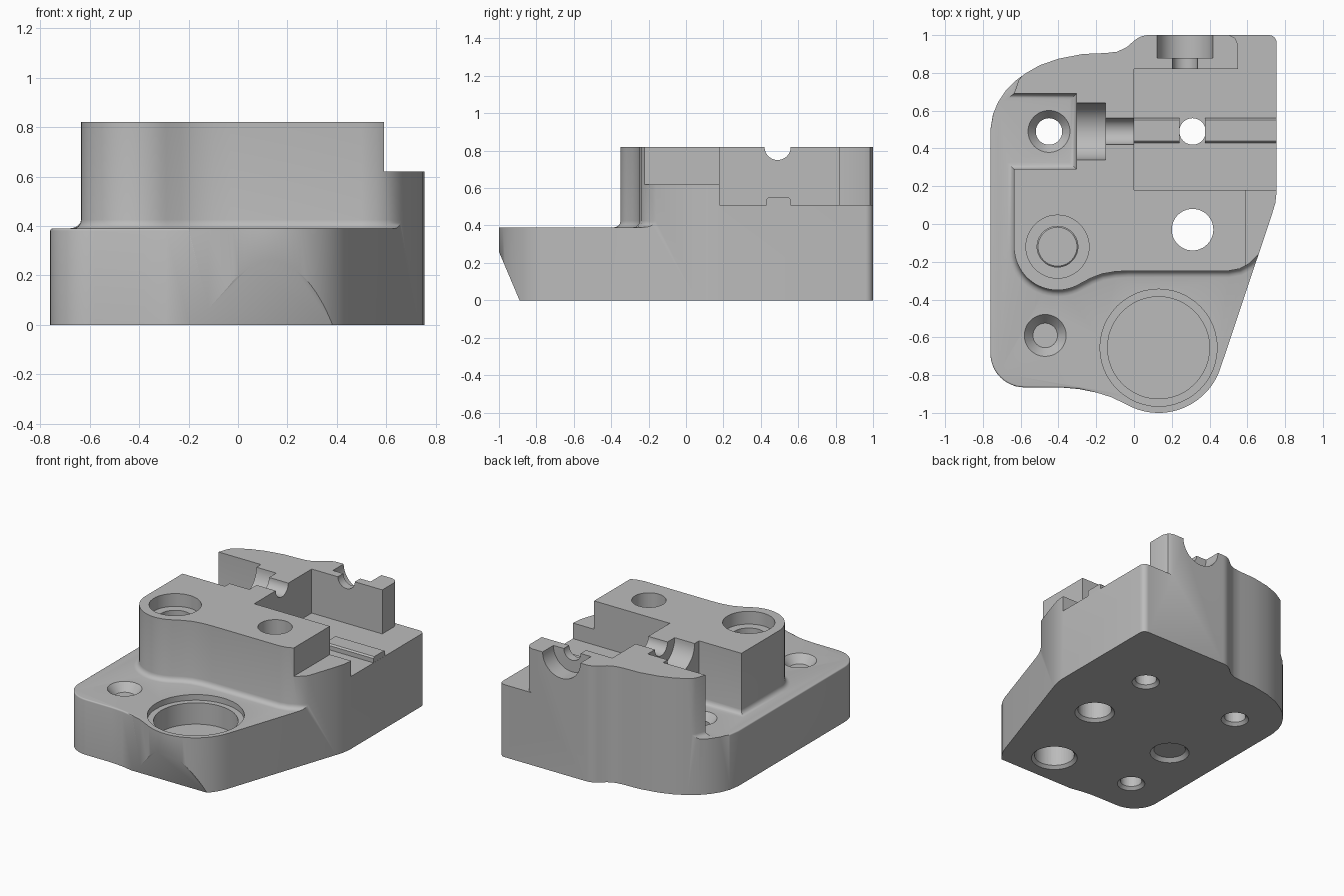
import bpy, bmesh
from math import cos, sin, radians, pi
from mathutils import Matrix

scene = bpy.context.scene
old = bpy.data.objects.get("Cube")
if old:
    bpy.data.objects.remove(old, do_unlink=True)

grey = bpy.data.materials.new("machined_grey")
grey.use_nodes = True
tone = (0.5, 0.5, 0.5, 1)
grey.diffuse_color = tone
grey.node_tree.nodes["Principled BSDF"].inputs["Base Color"].default_value = tone

LEDGE, DECK, TOP = 0.39, 0.51, 0.82
AXES = {"z": Matrix(),
        "x": Matrix(((0, 0, 1, 0), (1, 0, 0, 0), (0, 1, 0, 0), (0, 0, 0, 1))),
        "y": Matrix(((0, -1, 0, 0), (0, 0, -1, 0), (1, 0, 0, 0), (0, 0, 0, 1))).inverted()}


def arc(cx, cy, r, a0, a1, n=12):
    step = (a1 - a0) / n
    return [(cx + r * cos(radians(a0 + step * i)),
             cy + r * sin(radians(a0 + step * i))) for i in range(n + 1)]


def finish(name, bm):
    bmesh.ops.recalc_face_normals(bm, faces=bm.faces)
    mesh = bpy.data.meshes.new(name)
    bm.to_mesh(mesh)
    bm.free()
    mesh.materials.append(grey)
    ob = bpy.data.objects.new(name, mesh)
    scene.collection.objects.link(ob)
    return ob


def prism(name, pts, lo, hi, axis="z", fillet=0):
    """Extrude a profile from lo to hi, with optional rounding of the low rim."""
    bm = bmesh.new()
    low = bm.faces.new([bm.verts.new((a, b, lo)) for a, b in pts])
    ext = bmesh.ops.extrude_face_region(bm, geom=[low], use_keep_orig=True)
    for v in ext["geom"]:
        if isinstance(v, bmesh.types.BMVert):
            v.co.z = hi
    bmesh.ops.recalc_face_normals(bm, faces=bm.faces)
    if fillet:
        rim = [e for e in bm.edges if all(abs(v.co.z - lo) < 1e-5 for v in e.verts)]
        bmesh.ops.bevel(bm, geom=rim, offset=fillet, segments=4, profile=0.5,
                        affect="EDGES", clamp_overlap=False)
    bm.transform(AXES[axis])
    return finish(name, bm)


def round_cutter(center, r_lo, r_hi, lo, hi, axis="z"):
    """Cylinder or cone running along an axis from lo to hi."""
    bm = bmesh.new()
    bmesh.ops.create_cone(bm, cap_ends=True, segments=48, radius1=r_lo,
                          radius2=r_hi, depth=hi - lo)
    mid = (lo + hi) / 2
    x, y, z = center
    if axis == "x":
        bm.transform(Matrix.Rotation(pi / 2, 4, "Y"))
        x = mid
    elif axis == "y":
        bm.transform(Matrix.Rotation(-pi / 2, 4, "X"))
        y = mid
    else:
        z = mid
    bm.transform(Matrix.Translation((x, y, z)))
    return finish("cutter", bm)


def carve(ob, cutters):
    for c in cutters:
        c.hide_render = True
        m = ob.modifiers.new("cut", "BOOLEAN")
        m.operation, m.solver, m.object = "DIFFERENCE", "EXACT", c
    bpy.context.view_layer.update()
    deps = bpy.context.evaluated_depsgraph_get()
    mesh = bpy.data.meshes.new_from_object(ob.evaluated_get(deps))
    ob.modifiers.clear()
    ob.data = mesh
    for c in cutters:
        bpy.data.objects.remove(c, do_unlink=True)


# Solid body from the plan outline
outline = (arc(-0.58, -0.685, 0.18, 180, 270)
           + [(-0.38, -0.866), (-0.29, -0.874), (-0.2, -0.892), (-0.12, -0.917)]
           + arc(0.13, -0.655, 0.345, 240, 341, 24)
           + [(0.73, 0.05), (0.748, 0.11), (0.755, 0.17)]
           + arc(0.715, 0.96, 0.04, 0, 90, 6)
           + arc(0.08, 0.88, 0.12, 90, 130, 6)
           + [(-0.04, 0.935), (-0.09, 0.912), (-0.15, 0.905), (-0.27, 0.9),
              (-0.4, 0.875), (-0.5, 0.84), (-0.57, 0.8), (-0.63, 0.757),
              (-0.68, 0.705), (-0.72, 0.645), (-0.747, 0.58), (-0.76, 0.5)])
body = prism("mounting_block", outline, 0, TOP)

# Low ledge around the raised part, with the open side pocket
ledge_plan = ([(-0.9, 0.86), (-0.53, 0.86), (-0.572, 0.81), (-0.61, 0.762),
               (-0.635, 0.69), (-0.305, 0.69), (-0.305, 0.29), (-0.635, 0.29)]
              + arc(-0.405, -0.12, 0.23, 180, 300, 20)
              + [(-0.23, -0.287), (-0.17, -0.264), (-0.1, -0.252), (-0.03, -0.248),
                 (0.5, -0.248), (0.56, -0.237), (0.61, -0.21), (0.66, -0.16),
                 (0.72, -0.1), (0.9, -0.1), (0.9, -1.1), (-0.9, -1.1)])
carve(body, [prism("cutter", ledge_plan, LEDGE, 1, fillet=0.035)])

# Rounded outer rim of the ledge
bm = bmesh.new()
bm.from_mesh(body.data)
rim = []
for e in bm.edges:
    a, b = (v.co for v in e.verts)
    m = (a + b) / 2
    level = abs(a.z - LEDGE) < 1e-3 and abs(b.z - LEDGE) < 1e-3
    outer = m.x < -0.715 or (m.y < -0.72 and m.x < -0.2)
    if level and outer and m.y < 0.56 and len(e.link_faces) == 2:
        if e.calc_face_angle(0) > 1:
            rim.append(e)
bmesh.ops.bevel(bm, geom=rim, offset=0.03, segments=4, profile=0.5,
                affect="EDGES", clamp_overlap=True)
bm.to_mesh(body.data)
bm.free()

cutters = []
# Deep deck open to the side, and the half-height step
deck_plan = [(0, 0.18), (1, 0.18), (1, 1.1), (0.49, 1.1), (0.5, 1.002),
             (0.535, 0.985), (0.55, 0.95), (0.55, 0.82), (0, 0.82)]
cutters.append(prism("cutter", deck_plan, DECK, 1))
step_plan = [(0.59, -0.4), (1, -0.4), (1, 0.2), (0.59, 0.2)]
cutters.append(prism("cutter", step_plan, 0.62, 1))

# Sloped relief under the front nose
cutters.append(prism("cutter", [(-0.869, -0.05), (-1.11, 0.52), (-1.2, 0.52),
                                (-1.2, -0.05)], -1, 1, "x"))

# Half-round cable channels in the top surface
for axis, at, r, lo, hi in (("x", (0, 0.49, TOP), 0.15, -0.32, -0.15),
                            ("x", (0, 0.49, TOP), 0.07, -0.2, 0.05),
                            ("y", (0.27, 0, TOP), 0.147, 0.88, 1.1),
                            ("y", (0.27, 0, TOP), 0.066, 0.8, 0.9)):
    cutters.append(round_cutter(at, r, r, lo, hi, axis))

# Through holes: x, y, radius
for x, y, r in ((-0.45, 0.49, 0.07), (0.31, 0.49, 0.07), (-0.405, -0.12, 0.108),
                (0.31, -0.03, 0.11), (-0.47, -0.59, 0.07), (0.13, -0.655, 0.13)):
    cutters.append(round_cutter((x, y, 0), r, r, -0.1, 1))
    cutters.append(round_cutter((x, y, 0), r + 0.03, r - 0.005, -0.01, 0.025))

# Countersinks and counterbores: x, y, low radius, high radius, floor, top
for x, y, r0, r1, lo, hi in ((-0.45, 0.49, 0.065, 0.115, 0.335, 0.395),
                             (-0.47, -0.59, 0.065, 0.115, 0.335, 0.395),
                             (-0.405, -0.12, 0.167, 0.167, 0.73, 0.9),
                             (0.13, -0.655, 0.27, 0.27, 0.2, 0.5),
                             (0.13, -0.655, 0.31, 0.31, 0.35, 0.5)):
    cutters.append(round_cutter((x, y, 0), r0, r1, lo, hi))
carve(body, cutters)

# Guide rail on the deck, interrupted at the hole
rail = [(0.43, 0.5), (0.43, 0.54), (0.44, 0.55), (0.55, 0.55), (0.56, 0.54), (0.56, 0.5)]
parts = [body,
         prism("inner_guide_rail", rail, -0.005, 0.24, "x"),
         prism("outer_guide_rail", rail, 0.375, 0.754, "x")]

for ob in parts:
    bpy.ops.object.select_all(action="DESELECT")
    ob.select_set(True)
    bpy.context.view_layer.objects.active = ob
    bpy.ops.object.shade_smooth_by_angle(angle=radians(30))
